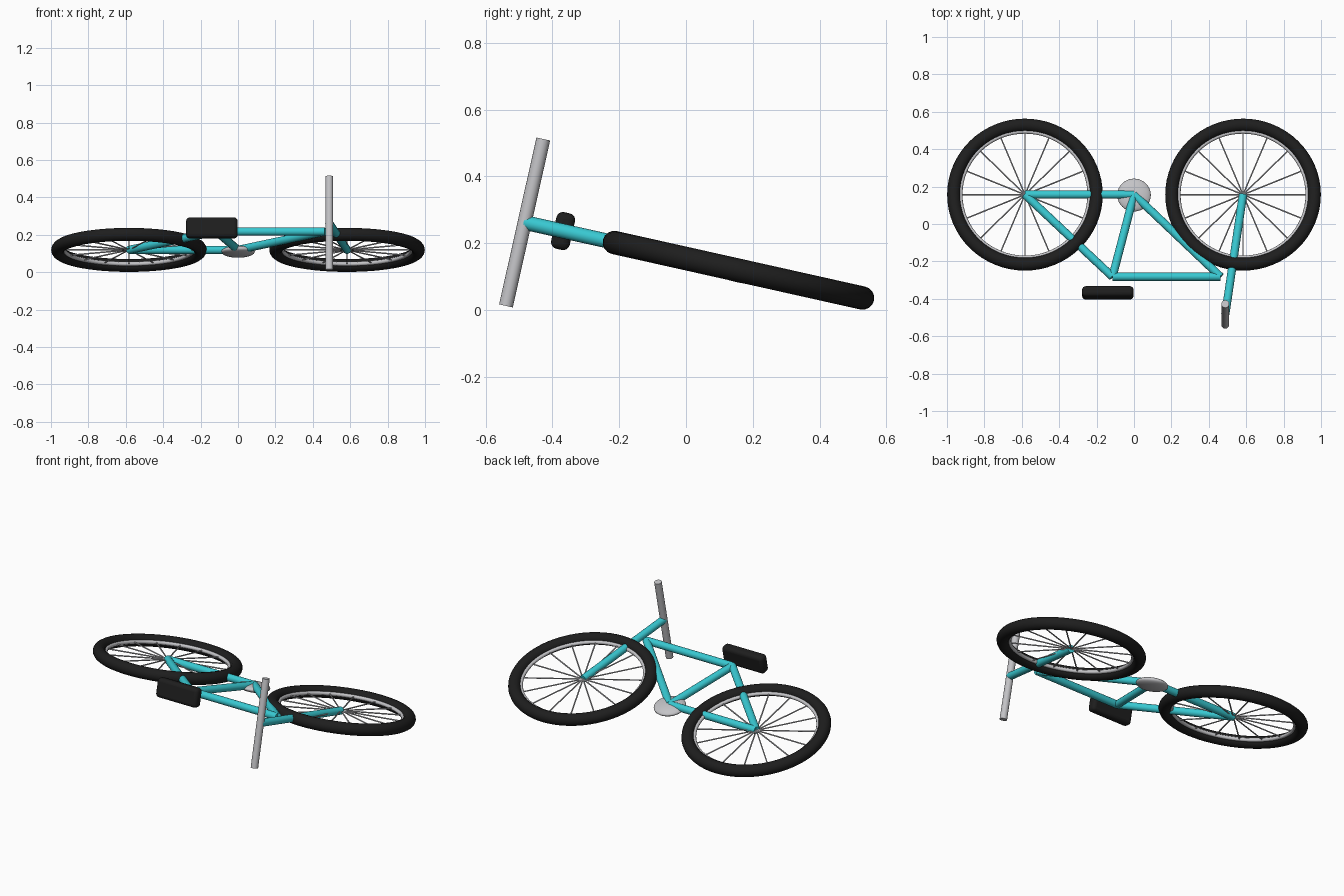
import bpy, bmesh, math
from mathutils import Matrix, Vector

if "Cube" in bpy.data.objects:
    bpy.data.objects.remove(bpy.data.objects["Cube"], do_unlink=True)


def material(name, rgb, rough=0.5):
    m = bpy.data.materials.new(name)
    m.use_nodes = True
    m.diffuse_color = (*rgb, 1)
    bsdf = m.node_tree.nodes["Principled BSDF"]
    bsdf.inputs["Base Color"].default_value = (*rgb, 1)
    bsdf.inputs["Roughness"].default_value = rough
    return m


TURQUOISE = material("turquoise paint", (0.04, 0.58, 0.64))
BLACK = material("black rubber", (0.013, 0.013, 0.013))
SILVER = material("silver metal", (0.55, 0.55, 0.57))

# The bicycle is laid out in its own plane (x forward, y up, z sideways), then tipped over
TILT = math.radians(12.6)
LAY_DOWN = Matrix.Translation((0, 0.157, 0.119)) @ Matrix.Rotation(math.pi - TILT, 4, 'X')


def finish(obj, name, mat):
    obj.name = obj.data.name = name
    obj.data.materials.append(mat)
    obj.matrix_world = LAY_DOWN @ obj.matrix_basis
    bpy.ops.object.select_all(action='DESELECT')
    obj.select_set(True)
    bpy.context.view_layer.objects.active = obj
    bpy.ops.object.shade_smooth_by_angle(angle=math.radians(40))
    return obj


def add_rod(bm, a, b, radius, sides):
    a, b = Vector(a), Vector(b)
    turn = (b - a).to_track_quat('Z', 'Y').to_matrix().to_4x4()
    bmesh.ops.create_cone(bm, cap_ends=True, segments=sides, radius1=radius, radius2=radius,
                          depth=(b - a).length, matrix=Matrix.Translation((a + b) / 2) @ turn)


def rods(name, pairs, radius, mat, sides=16):
    bm = bmesh.new()
    for a, b in pairs:
        add_rod(bm, a, b, radius, sides)
    mesh = bpy.data.meshes.new(name)
    bm.to_mesh(mesh)
    bm.free()
    obj = bpy.data.objects.new(name, mesh)
    bpy.context.collection.objects.link(obj)
    return finish(obj, name, mat)


def ring(name, x, major, minor, mat, sides):
    bpy.ops.mesh.primitive_torus_add(location=(x, 0, 0), major_radius=major, minor_radius=minor,
                                     major_segments=64, minor_segments=sides)
    return finish(bpy.context.object, name, mat)


# Key points of the frame
rear_axle, front_axle = (-0.583, 0, 0), (0.583, 0, 0)
crank = (0, 0, 0)
seat_joint, head_joint = (-0.115, 0.45, 0), (0.463, 0.45, 0)
bar_centre = (0.488, 0.656, 0)

# Wheels: tyre, rim and spokes
for side, (x, _, _) in (("rear", rear_axle), ("front", front_axle)):
    ring(side + "_tyre", x, 0.381, 0.035, BLACK, 16)
    ring(side + "_rim", x, 0.345, 0.011, SILVER, 10)
    pairs = []
    for i in range(8):
        a = math.pi * i / 8
        dx, dy = 0.345 * math.cos(a), 0.345 * math.sin(a)
        pairs.append(((x - dx, -dy, 0), (x + dx, dy, 0)))
    rods(side + "_spokes", pairs, 0.004, SILVER, 6)

# Frame tubes and fork
for name, a, b in (("chain_stay", rear_axle, crank), ("seat_stay", rear_axle, seat_joint),
                   ("seat_tube", crank, seat_joint), ("top_tube", seat_joint, head_joint),
                   ("down_tube", crank, head_joint), ("fork", front_axle, bar_centre)):
    rods(name, [(a, b)], 0.022, TURQUOISE)

# Handlebar across the frame
x, y, _ = bar_centre
rods("handlebar", [((x, y, -0.256), (x, y, 0.256))], 0.021, SILVER)

# Chainring: a flattened ball beside the frame
bpy.ops.mesh.primitive_uv_sphere_add(segments=32, ring_count=16, radius=1, location=(0, 0, 0.01))
bpy.context.object.scale = (0.09, 0.09, 0.026)
bpy.context.view_layer.update()
finish(bpy.context.object, "chainring", SILVER)

# Saddle: rounded block
bpy.ops.mesh.primitive_cube_add(size=1, location=(-0.14, 0.538, 0))
saddle = bpy.context.object
saddle.data.transform(Matrix.Diagonal((0.275, 0.057, 0.112, 1)))
finish(saddle, "saddle", BLACK)
bevel = saddle.modifiers.new("rounding", 'BEVEL')
bevel.width, bevel.segments = 0.02, 4
